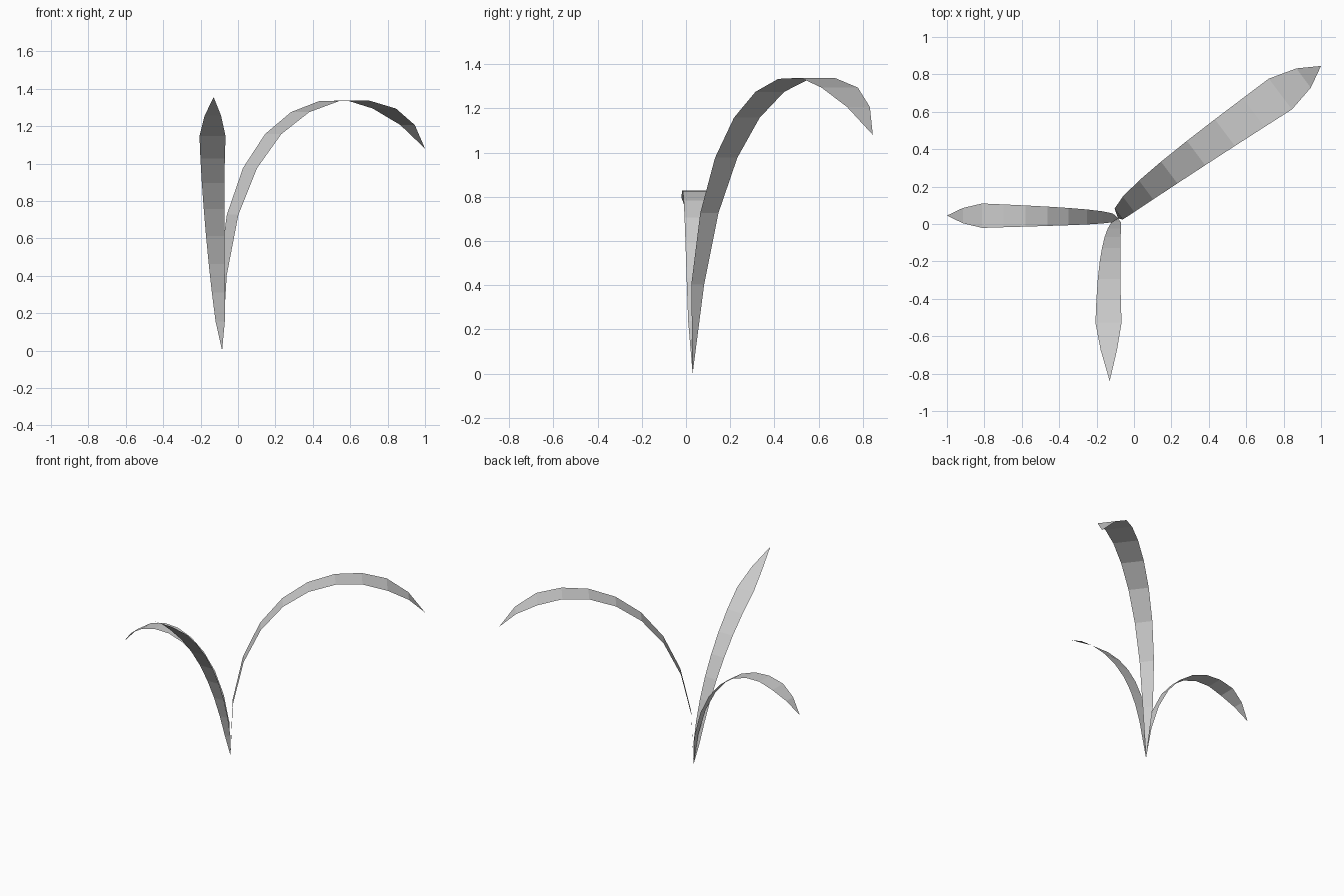
import bpy
from mathutils import Vector

cube = bpy.data.objects.get("Cube")
if cube:
    bpy.data.objects.remove(cube, do_unlink=True)

# One plain grey for the whole plant
grey = bpy.data.materials.new("light_grey")
grey.use_nodes = True
colour = (0.6, 0.6, 0.6, 1)
grey.diffuse_color = colour
grey.node_tree.nodes["Principled BSDF"].inputs["Base Color"].default_value = colour

# All blades grow out of this shared pointed base
ROOT = Vector((-0.085, 0.03, 0))
SEGMENTS = 10


def bend(start, pull_start, pull_end, end, t):
    """Point on the curved spine of a blade, from base to tip."""
    rest = 1 - t
    return (start * rest ** 3
            + pull_start * 3 * rest ** 2 * t
            + pull_end * 3 * rest * t ** 2
            + end * t ** 3)


def leaf_half_width(width, t):
    """Widens gradually from the base, then tapers quickly to the tip."""
    return width * min(t ** 0.5, 5.6 * (1 - t))


def build_blade(name, across, width, pull_start, pull_end, tip):
    """Flat leaf strip that follows a bent spine and ends in a point."""
    side = Vector(across).normalized()
    spine = [ROOT, Vector(pull_start), Vector(pull_end), Vector(tip)]

    verts = [ROOT]
    for step in range(1, SEGMENTS):
        t = step / SEGMENTS
        centre = bend(*spine, t)
        offset = side * leaf_half_width(width, t)
        verts += [centre - offset, centre + offset]
    verts.append(Vector(tip))

    # Pointed ends are triangles, the strip between them is quads
    last = len(verts) - 1
    faces = [(0, 2, 1)]
    for i in range(1, last - 2, 2):
        faces.append((i, i + 1, i + 3, i + 2))
    faces.append((last - 2, last - 1, last))

    mesh = bpy.data.meshes.new(name)
    mesh.from_pydata(verts, [], faces)
    mesh.materials.append(grey)
    mesh.update()
    leaf = bpy.data.objects.new(name, mesh)
    bpy.context.scene.collection.objects.link(leaf)


# Upright blade leaning to the front
build_blade("front_blade", across=(1, 0, 0), width=0.078,
            pull_start=(-0.12, -0.02, 0.52),
            pull_end=(-0.15, -0.25, 1.05),
            tip=(-0.13, -0.84, 1.355))

# Long arching blade toward the back left
build_blade("back_left_blade", across=(-0.6, 0.8, 0), width=0.115,
            pull_start=(-0.17, 0.05, 1.48),
            pull_end=(0.75, 0.67, 1.56),
            tip=(1, 0.845, 1.08))

# Short arching blade toward the right
build_blade("right_blade", across=(0, -1, 0), width=0.073,
            pull_start=(-0.12, 0.04, 0.86),
            pull_end=(-0.75, 0.045, 1.02),
            tip=(-1, 0.045, 0.63))
